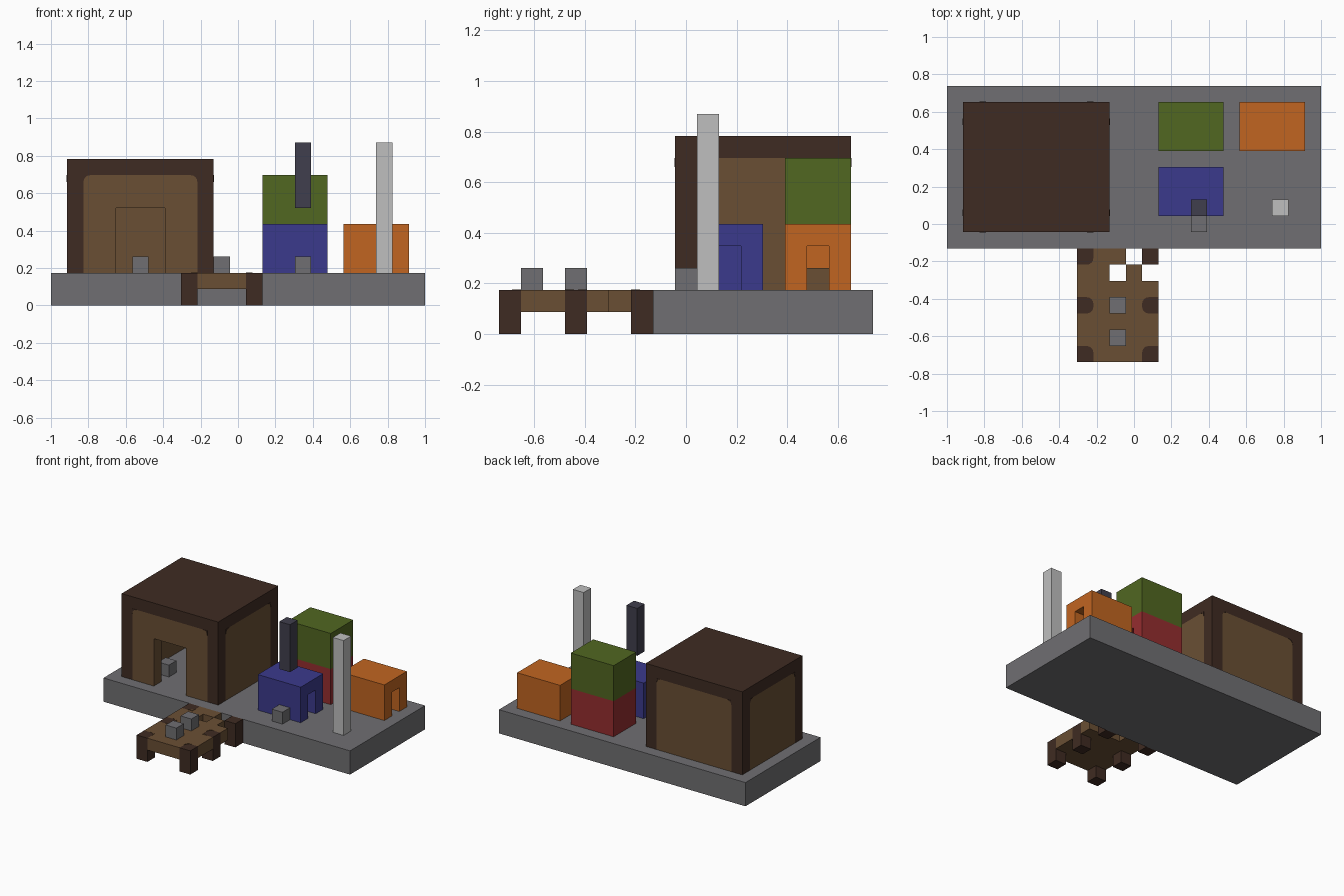
import bpy
import bmesh
import math
from mathutils import Vector

U = 2 / 23  # one block

if "Cube" in bpy.data.objects:
    bpy.data.objects.remove(bpy.data.objects["Cube"], do_unlink=True)


def material(name, hex_code):
    rgb = [int(hex_code[i:i + 2], 16) / 255 for i in (0, 2, 4)]
    col = [c / 12.92 if c < 0.04 else ((c + 0.055) / 1.055) ** 2.4 for c in rgb] + [1]
    mat = bpy.data.materials.new(name)
    mat.use_nodes = True
    mat.diffuse_color = col
    mat.node_tree.nodes["Principled BSDF"].inputs["Base Color"].default_value = col
    return mat


stone = material("stone grey", "706f72")
dark_wood = material("dark wood", "3f2b22")
wood = material("brown wood", "6a4f34")
green = material("green", "516721")
orange = material("orange", "c16521")
blue = material("blue", "3b3a8c")
red = material("red", "952d2f")
pale = material("pale grey", "bfbfbf")
charcoal = material("charcoal", "403f4d")


def finish(name, bm, mat):
    bmesh.ops.recalc_face_normals(bm, faces=bm.faces)
    bmesh.ops.scale(bm, vec=(U, U, U), verts=bm.verts)
    mesh = bpy.data.meshes.new(name)
    bm.to_mesh(mesh)
    bm.free()
    mesh.materials.append(mat)
    obj = bpy.data.objects.new(name, mesh)
    bpy.context.collection.objects.link(obj)
    return obj


def box(name, mat, x, y, z):
    """Box from (low, high) ranges given in blocks."""
    bm = bmesh.new()
    bmesh.ops.create_cube(bm, size=1)
    for v in bm.verts:
        v.co = [(r[0] + r[1]) / 2 + c * (r[1] - r[0]) for c, r in zip(v.co, (x, y, z))]
    return finish(name, bm, mat)


def block(name, mat, x, y, low, high):
    return box(name, mat, (x - .5, x + .5), (y - .5, y + .5), (low, high))


def cut(obj, x, y, z):
    cutter = box("cutter", stone, x, y, z)
    cutter.hide_render = True
    mod = obj.modifiers.new("cut", "BOOLEAN")
    mod.operation = "DIFFERENCE"
    mod.solver = "EXACT"
    mod.object = cutter
    bpy.context.view_layer.objects.active = obj
    bpy.ops.object.modifier_apply(modifier=mod.name)
    bpy.data.objects.remove(cutter, do_unlink=True)


def corner_plate(name, mat, corner, a, b, normal, r=0.4):
    """Thin plate that rounds off a painted corner."""
    c, a, b, normal = map(Vector, (corner, a, b, normal))
    pts = [c]
    for i in range(5):
        t = i / 4 * math.pi / 2
        pts.append(c + r * (a + b - b * math.cos(t) - a * math.sin(t)))
    bm = bmesh.new()
    face = bm.faces.new([bm.verts.new(p) for p in pts])
    out = bmesh.ops.extrude_face_region(bm, geom=[face])["geom"]
    moved = [v for v in out if isinstance(v, bmesh.types.BMVert)]
    bmesh.ops.translate(bm, vec=normal * 0.03, verts=moved)
    finish(name, bm, mat)


# Ground platform
box("platform", stone, (-11.5, 11.5), (-1.5, 8.5), (0, 2))

# Large hall: dark posts and roof, brown wall panels
frame = box("hall_frame", dark_wood, (-10.5, -1.5), (-.5, 7.5), (2, 9))
cut(frame, (-9.5, -2.5), (-2, 9), (1, 8))
cut(frame, (-12, 0), (.5, 6.5), (1, 8))
front = box("hall_front_wall", wood, (-9.5, -2.5), (-.5, .5), (2, 8))
cut(front, (-7.5, -4.5), (-2, 2), (1, 6))
box("hall_back_wall", wood, (-9.5, -2.5), (6.5, 7.5), (2, 8))
box("hall_right_wall", wood, (-10.5, -9.5), (.5, 6.5), (2, 8))
box("hall_left_wall", wood, (-2.5, -1.5), (.5, 6.5), (2, 8))
for y, ny in ((-.5, -1), (7.5, 1)):
    for x, s in ((-9.5, 1), (-2.5, -1)):
        corner_plate("hall_corner", dark_wood, (x, y, 8), (s, 0, 0), (0, 0, -1), (0, ny, 0))
for x, nx in ((-10.5, -1), (-1.5, 1)):
    for y, s in ((.5, 1), (6.5, -1)):
        corner_plate("hall_corner", dark_wood, (x, y, 8), (0, s, 0), (0, 0, -1), (nx, 0, 0))


# Small hollow huts with a door on the +x side
def hut(name, mat, x, y):
    obj = box(name, mat, (x - 2, x + 2), (y - 1.5, y + 1.5), (2, 5))
    cut(obj, (x - 1, x + 3), (y - .5, y + .5), (1, 4))


hut("blue_hut", blue, 3.5, 2)
hut("red_hut", red, 3.5, 6)
hut("orange_hut", orange, 8.5, 6)
box("green_upper_floor", green, (1.5, 5.5), (4.5, 7.5), (5, 8))

# Chimneys
block("pale_chimney", pale, 9, 1, 2, 10)
block("dark_chimney", charcoal, 4, 1, 6, 10)

# Loose blocks
for x, y in ((-8, 2), (-6, 4), (4, 0), (-1, -5), (-1, -7)):
    block("stone_block", stone, x, y, 2, 3)
block("hut_chest", wood, 8, 6, 2, 3)

# Jetty deck: a grid with the leg cells and broken planks left out
legs = [(x, y) for x in (-3, 1) for y in (-8, -5, -2)]
gaps = legs + [(-1, -3), (0, -2), (1, -3)]
bm = bmesh.new()
for x in range(-3, 2):
    for y in range(-8, -1):
        if (x, y) not in gaps:
            bm.faces.new([bm.verts.new((x + i, y + j, 1)) for i, j in
                          ((-.5, -.5), (.5, -.5), (.5, .5), (-.5, .5))])
bmesh.ops.remove_doubles(bm, verts=bm.verts, dist=0.01)
top = bmesh.ops.extrude_face_region(bm, geom=bm.faces[:], use_keep_orig=True)["geom"]
bmesh.ops.translate(bm, vec=(0, 0, 1), verts=[v for v in top if isinstance(v, bmesh.types.BMVert)])
bmesh.ops.recalc_face_normals(bm, faces=bm.faces)
bmesh.ops.dissolve_limit(bm, angle_limit=0.02, verts=bm.verts, edges=bm.edges)
finish("jetty_deck", bm, wood)

# Jetty legs with rounded tops where they meet the deck
for x, y in legs:
    block("jetty_leg", dark_wood, x, y, 0, 2)
    side = 1 if x < 0 else -1
    for s in (-1, 1):
        if (x, y + s) not in gaps and -9 < y + s < -1:
            corner_plate("leg_corner", wood, (x + side * .5, y + s * .5, 2),
                         (-side, 0, 0), (0, -s, 0), (0, 0, 1))
